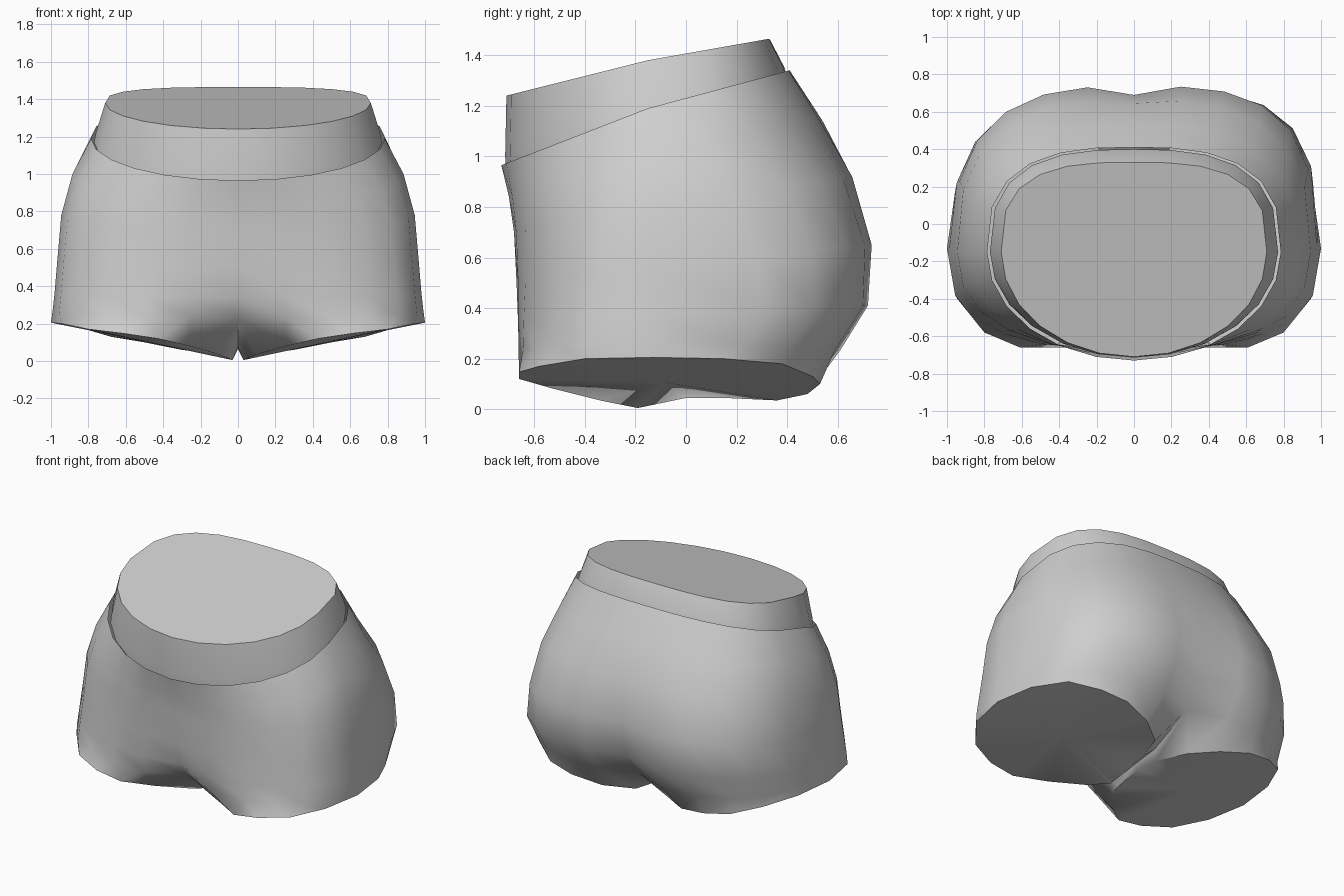
import bpy, bmesh, math

if "Cube" in bpy.data.objects:
    bpy.data.objects.remove(bpy.data.objects["Cube"])

YC = -0.15   # depth of the widest point of every ring
K = 12       # steps in half a ring, front centre to back centre

grey = bpy.data.materials.new("light_grey")
grey.diffuse_color = (0.62, 0.62, 0.62, 1)
grey.use_nodes = True
grey.node_tree.nodes["Principled BSDF"].inputs["Base Color"].default_value = grey.diffuse_color


def half_ring(w, front, back, zf, zs, zb, nf=2.0, nb=2.8, dip=0.0, cleft=0.0):
    """Right half of a tilted ring, with creases pressed in at front and back centre."""
    pts = []
    for i in range(K + 1):
        s = math.sin(math.pi * i / K)
        is_front = i <= K / 2
        n = nf if is_front else nb
        f = max(0.0, 1 - s ** n) ** (1 / n)
        x = w * s if 0 < i < K else 0.0
        crease = math.exp(-(x / 0.14) ** 2)
        if is_front:
            y = YC + (front - YC) * f + dip * crease
            z = zs + (zf - zs) * f
        else:
            y = YC + (back - YC) * f - cleft * crease
            z = zs + (zb - zs) * f
        pts.append((x, y, z))
    return pts


def full_ring(bm, *size, nb=(2.8, 2.8), **shape):
    """Closed loop from two half rings; nb is the back fullness, right and left."""
    right, left = (half_ring(*size, nb=n, **shape) for n in nb)
    pts = right + [(-x, y, z) for x, y, z in left[-2:0:-1]]
    return [bm.verts.new(p) for p in pts]


def bridge(bm, a, b):
    n = len(a)
    for i in range(n):
        j = (i + 1) % n
        bm.faces.new((a[i], a[j], b[j], b[i]))


def finish(bm, name):
    bmesh.ops.recalc_face_normals(bm, faces=bm.faces)
    me = bpy.data.meshes.new(name)
    bm.to_mesh(me)
    bm.free()
    me.materials.append(grey)
    ob = bpy.data.objects.new(name, me)
    bpy.context.collection.objects.link(ob)
    bpy.ops.object.select_all(action='DESELECT')
    bpy.context.view_layer.objects.active = ob
    ob.select_set(True)
    bpy.ops.object.shade_smooth_by_angle(angle=math.radians(50))
    return ob


# Waist: short band with a flat closed top, tucked into the shorts
bm = bmesh.new()
rings = [
    full_ring(bm, 0.71, -0.71, 0.33, 1.24, 1.38, 1.465, nb=(3.0, 3.0)),
    full_ring(bm, 0.76, -0.715, 0.39, 1.0, 1.22, 1.35),
    full_ring(bm, 0.77, -0.71, 0.40, 0.94, 1.17, 1.31),
]
for a, b in zip(rings, rings[1:]):
    bridge(bm, a, b)
bm.faces.new(rings[0])
finish(bm, "waist")

# Shorts: hips lofted from the waistline down to the crotch
bm = bmesh.new()
rings = [
    full_ring(bm, 0.785, -0.73, 0.41, 0.965, 1.19, 1.34),
    full_ring(bm, 0.885, -0.70, 0.54, 0.84, 1.00, 1.14, nf=2.2, nb=(2.5, 2.6)),
    full_ring(bm, 0.945, -0.68, 0.665, 0.70, 0.78, 0.92, nf=2.4, nb=(2.8, 2.7), cleft=0.02),
    full_ring(bm, 0.965, -0.67, 0.74, 0.50, 0.55, 0.65, nf=2.6, nb=(3.2, 2.8), cleft=0.05),
    full_ring(bm, 0.98, -0.67, 0.725, 0.34, 0.37, 0.41, nf=2.8, nb=(3.4, 2.8), dip=0.05, cleft=0.08),
    full_ring(bm, 0.99, -0.67, 0.615, 0.23, 0.28, 0.23, nf=2.9, nb=(3.2, 2.8), dip=0.13, cleft=0.11),
]
for a, b in zip(rings, rings[1:]):
    bridge(bm, a, b)
hip = rings[-1]

# Crotch seam from back to front
seam = [bm.verts.new(p) for p in ((0, 0.2, 0.09), (0, 0.0, 0.065), (0, -0.24, 0.075))]

# Leg openings: slanted outline, closed by a fan of faces
leg = [(.1, -.34, .035), (.26, -.52, .08), (.43, -.66, .12), (.61, -.66, .147),
       (.8, -.58, .17), (.945, -.4, .2), (1, -.13, .205), (.96, .15, .2),
       (.85, .38, .18), (.68, .5, .13), (.5, .53, .1), (.3, .48, .06),
       (.13, .36, .035), (.05, .15, .045), (.03, 0, .045), (.03, -.19, .005)]
for side in (1, -1):
    upper = [hip[(side * i) % (2 * K)] for i in range(K + 1)] + seam
    lower = [bm.verts.new((side * x, y, z)) for x, y, z in leg]
    bridge(bm, upper, lower)
    centre = bm.verts.new((side * 0.5, -0.08, 0.105))
    for i, v in enumerate(lower):
        bm.faces.new((v, lower[(i + 1) % len(lower)], centre))
finish(bm, "shorts")
